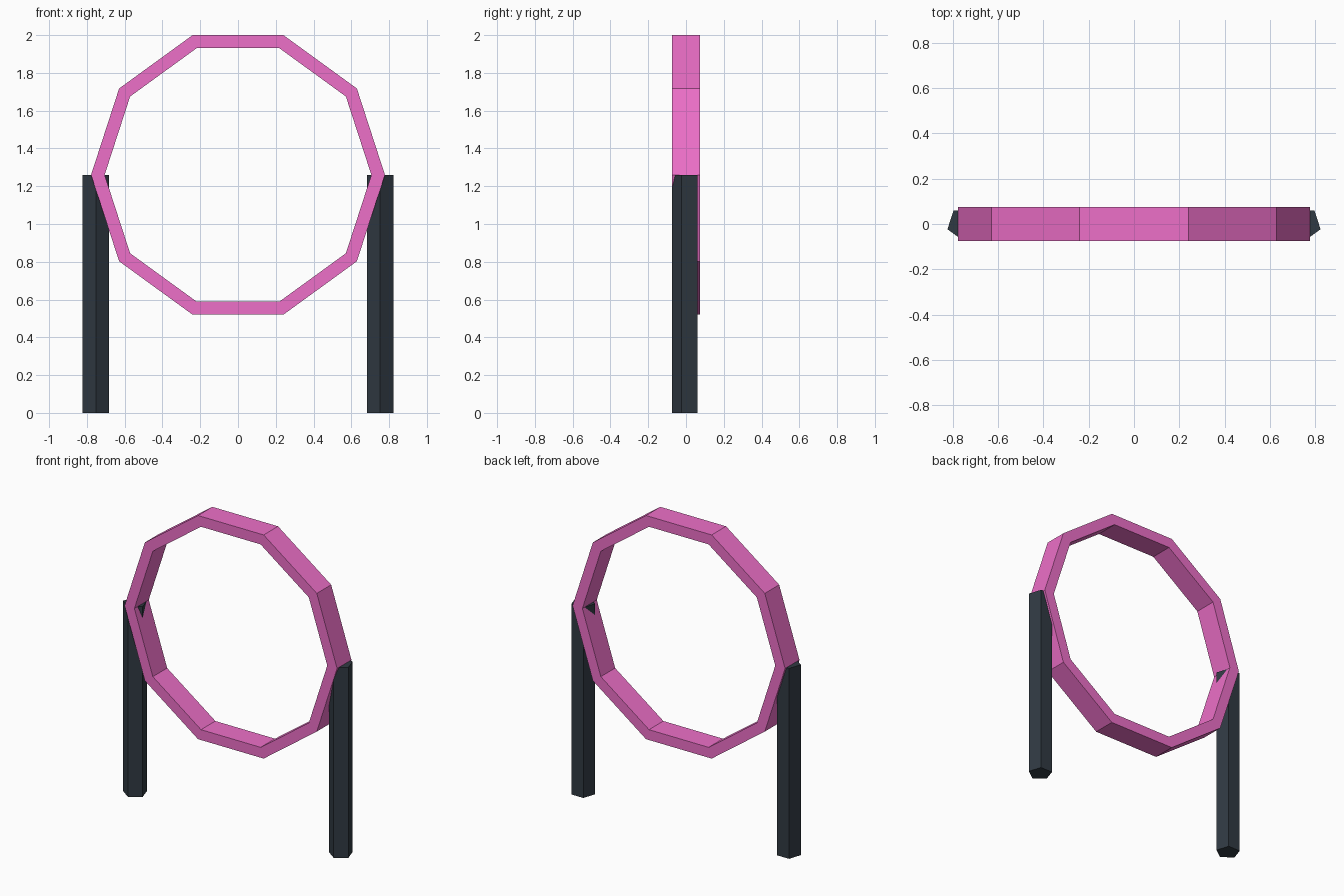
import bpy, bmesh
from math import cos, sin, pi

if "Cube" in bpy.data.objects:
    bpy.data.objects.remove(bpy.data.objects["Cube"])


def material(name, color):
    m = bpy.data.materials.new(name)
    m.diffuse_color = color
    m.use_nodes = True
    m.node_tree.nodes["Principled BSDF"].inputs["Base Color"].default_value = m.diffuse_color
    return m


def make_object(name, bm, mat):
    bmesh.ops.recalc_face_normals(bm, faces=bm.faces[:])
    mesh = bpy.data.meshes.new(name)
    bm.to_mesh(mesh)
    bm.free()
    mesh.materials.append(mat)
    obj = bpy.data.objects.new(name, mesh)
    bpy.context.collection.objects.link(obj)
    return obj


pink = material("pink", (0.85, 0.16, 0.58, 1))
dark = material("dark_slate", (0.03, 0.042, 0.055, 1))

# Ten-sided upright hoop with a rectangular section
SIDES, CENTRE_Z = 10, 1.26
section = [(0.778, -0.075), (0.778, 0.075), (0.706, 0.075), (0.706, -0.075)]
bm = bmesh.new()
rings = []
for i in range(SIDES):
    a = 2 * pi * i / SIDES
    rings.append([bm.verts.new((r * cos(a), y, CENTRE_Z + r * sin(a)))
                  for r, y in section])
for i in range(SIDES):
    p, q = rings[i], rings[(i + 1) % SIDES]
    for k in range(4):
        n = (k + 1) % 4
        bm.faces.new((p[k], p[n], q[n], q[k]))
make_object("hoop", bm, pink)

# Two five-sided posts, each with an edge facing the front
for name, x in (("left_post", -0.753), ("right_post", 0.753)):
    bm = bmesh.new()
    base = bm.faces.new([
        bm.verts.new((x + 0.075 * cos(-pi / 2 + 2 * pi * i / 5),
                      0.075 * sin(-pi / 2 + 2 * pi * i / 5), 0))
        for i in range(5)])
    # keep the base face so the post is closed
    geom = bmesh.ops.extrude_face_region(bm, geom=[base], use_keep_orig=True)
    top = [v for v in geom["geom"] if isinstance(v, bmesh.types.BMVert)]
    bmesh.ops.translate(bm, verts=top, vec=(0, 0, CENTRE_Z))
    make_object(name, bm, dark)
